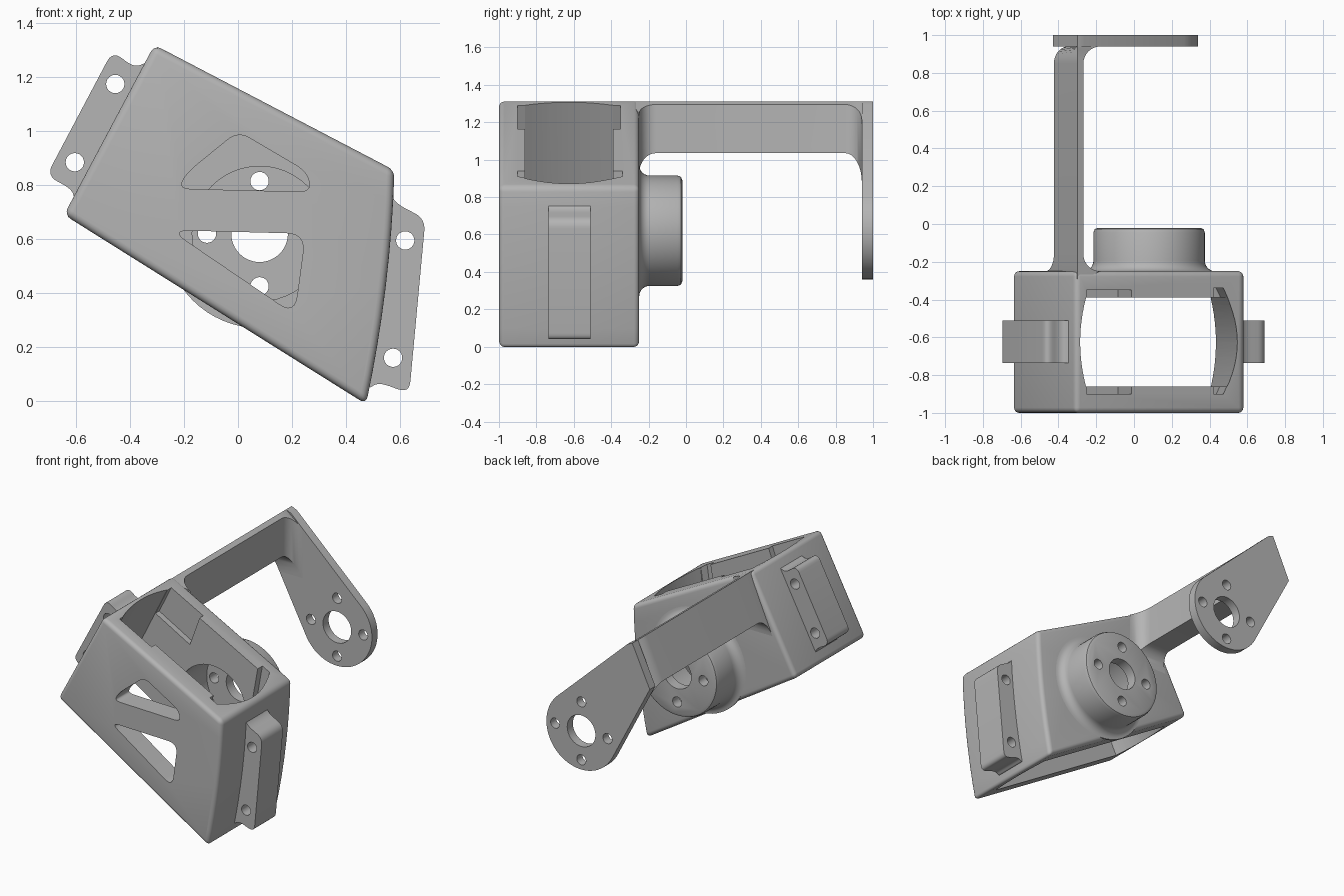
import bpy, bmesh, math
from mathutils import Vector, geometry

cube = bpy.data.objects.get("Cube")
if cube:
    bpy.data.objects.remove(cube)

grey = bpy.data.materials.new("plain_grey")
grey.use_nodes = True
GREY = (0.46, 0.46, 0.46, 1)
grey.diffuse_color = GREY
grey.node_tree.nodes["Principled BSDF"].inputs["Base Color"].default_value = GREY


def make(name, verts, faces):
    bm = bmesh.new()
    vs = [bm.verts.new(v) for v in verts]
    for f in faces:
        bm.faces.new([vs[i] for i in f])
    bmesh.ops.recalc_face_normals(bm, faces=bm.faces)
    mesh = bpy.data.meshes.new(name)
    bm.to_mesh(mesh)
    bm.free()
    mesh.materials.append(grey)
    ob = bpy.data.objects.new(name, mesh)
    bpy.context.scene.collection.objects.link(ob)
    return ob


def loft(name, rings):
    """Skin equal rings into a closed solid."""
    n = len(rings[0])
    faces = [list(range(n)), [(len(rings) - 1) * n + i for i in range(n)]]
    for k in range(len(rings) - 1):
        for i in range(n):
            j = (i + 1) % n
            faces.append([k * n + i, k * n + j, k * n + n + j, k * n + n + i])
    return make(name, [v for r in rings for v in r], faces)


def prism(name, pts, y0, y1):
    return loft(name, [[(x, y, z) for x, z in pts] for y in (y0, y1)])


def circle(cx, cz, r, n=48):
    return [(cx + r * math.cos(math.tau * i / n), cz + r * math.sin(math.tau * i / n)) for i in range(n)]


def rounded(pts, r, steps=6):
    """Round every corner of a polygon."""
    out, pts = [], [Vector(p) for p in pts]
    for i, p in enumerate(pts):
        a, b = pts[i - 1] - p, pts[(i + 1) % len(pts)] - p
        s = p + a.normalized() * min(r, a.length * 0.45)
        e = p + b.normalized() * min(r, b.length * 0.45)
        for k in range(steps + 1):
            t = k / steps
            out.append(tuple(s * (1 - t) ** 2 + p * 2 * t * (1 - t) + e * t * t))
    return out


def cut(ob, cutters):
    for c in cutters:
        c.hide_render = True
        m = ob.modifiers.new("cut", "BOOLEAN")
        m.operation, m.solver, m.object = "DIFFERENCE", "EXACT", c


def finish(ob):
    bpy.ops.object.select_all(action="DESELECT")
    bpy.context.view_layer.objects.active = ob
    ob.select_set(True)
    bpy.ops.object.convert(target="MESH")
    bpy.ops.object.shade_smooth_by_angle(angle=math.radians(35))


# Corners of the housing outline
A, B = Vector((-0.31, 1.32)), Vector((0.58, 0.855))
C, D = Vector((0.475, -0.012)), Vector((-0.645, 0.69))
AXIS = (0.08, 0.62)


# Cavity cutter: s runs across the housing, t from the lower opening to the upper
def cavity(name, s0, s1, y0, y1, t0, t1, left_bow=0, right_bow=(0, 0)):
    qs = [-1 + i / 6 for i in range(13)]
    mid, half = (y0 + y1) / 2, (y1 - y0) / 2
    rings = []
    for t, bow in zip((t0, t1), right_bow):
        outline = [(s1 - bow * q * q, mid + q * half) for q in qs]
        outline += [(s0 + left_bow * q * q, mid + q * half) for q in reversed(qs)]
        ring = []
        for s, y in outline:
            p = D.lerp(C, s).lerp(A.lerp(B, s), t)
            ring.append((p.x, y, p.y))
        rings.append(ring)
    return loft(name, rings)


# Cutters shared by the parts
cavities = [cavity("cavity_cutter", 0.028, 0.963, -0.86, -0.39, -0.15, 1.15, 0.035, (0.02, 0.068)),
            cavity("pocket_cutter", 0.065, 0.333, -0.9, -0.35, 0.72, 1.15),
            cavity("end_slot_cutter", 0.82, 0.957, -0.9, -0.34, 0.7, 1.15, 0, (0.075, 0.078))]
windows = [prism("upper_window_cutter",
                 rounded([(-0.22, 0.787), (-0.19, 0.845), (0, 1.0), (0.255, 0.85), (0.272, 0.775)], 0.05), -1.1, -0.8),
           prism("lower_window_cutter", rounded([(-0.25, 0.633), (0.25, 0.62), (0.21, 0.32)], 0.07), -1.1, -0.8)]
recess = prism("recess_cutter", circle(*AXIS, 0.25), -0.5, -0.09)
holes = [prism("bore_cutter", circle(*AXIS, 0.105), -0.3, 1.1)]
for dx, dz in ((1, 0), (-1, 0), (0, 1), (0, -1)):
    holes.append(prism("screw_cutter", circle(AXIS[0] + dx * 0.195, AXIS[1] + dz * 0.195, 0.034, 24), -0.3, 1.1))

# Housing with a gently bowed right-hand wall and rounded edges
side = [B.lerp(C, i / 8) + Vector((0.08 * (i / 8) * (1 - i / 8), 0)) for i in range(9)]
housing = prism("housing", [tuple(p) for p in [A, *side, D]], -1, -0.25)
soft = housing.modifiers.new("round", "BEVEL")
soft.width, soft.segments, soft.limit_method, soft.angle_limit = 0.028, 4, "ANGLE", math.radians(30)
cut(housing, cavities + windows + [recess])
finish(housing)

# Bearing boss, turned around the axis with a flared foot and rounded rim
FOOT = 0.055
profile = [(0.295 + FOOT, -0.262)]
for i in range(7):
    a = math.pi / 2 * i / 6
    profile.append((0.295 + FOOT * (1 - math.sin(a)), -0.25 + FOOT * (1 - math.cos(a))))
profile += [(0.295, -0.045), (0.288, -0.027), (0.27, -0.02)]
boss = loft("bearing_boss", [[(x, y, z) for x, z in circle(*AXIS, r, 64)] for r, y in profile])
cut(boss, [recess] + holes)
finish(boss)

# End plate at the far end of the arm
pts = [Vector(p) for p in circle(*AXIS, 0.26, 64)]
pts += [Vector((-0.3, 1.312)), Vector((-0.262, 1.295)), Vector((-0.43, 1.035))]
hull = geometry.convex_hull_2d(pts)
plate = prism("end_plate", [tuple(pts[i]) for i in hull], 0.94, 1)
cut(plate, holes)
finish(plate)

# Arm: upright inner face, slanted outer face, fillets at the housing and plate
R = 0.09


def fillet(d):
    return R - math.sqrt(R * R - (R - d) ** 2) if 0 <= d < R else 0


near = [R * (1 - math.cos(math.pi / 2 * i / 8)) for i in range(9)]
rings = []
for y in [-0.29] + [-0.25 + d for d in near] + [0.94 - d for d in reversed(near)] + [0.97]:
    start, end = fillet(y + 0.25), fillet(0.94 - y)
    inner = -0.268 + start + end
    top = 1.295 - 0.52 * start - 0.9 * end
    low = 1.035 - 1.2 * start - 1.7 * end
    outer = -0.424 - 0.5 * start + 0.85 * end
    rings.append([(-0.3, y, 1.312), (inner, y, top), (inner, y, low), (outer, y, low)])
arm = loft("arm", rings)
finish(arm)

# Mounting ears on both sides, each with two screw holes
ears = {
    "right_ear": ([(-0.33, 1.26), (-0.385, 1.235), (-0.465, 1.298), (-0.71, 0.835), (-0.615, 0.785), (-0.605, 0.74)],
                  [(-0.455, 1.175), (-0.605, 0.885)]),
    "left_ear": ([(0.555, 0.8), (0.58, 0.735), (0.695, 0.675), (0.635, 0.028), (0.52, 0.07), (0.478, 0.04)],
                 [(0.62, 0.595), (0.575, 0.16)]),
}
drills = []
for name, (outline, spots) in ears.items():
    ear = prism(name, rounded(outline, 0.045), -0.735, -0.51)
    bits = [prism("ear_hole_cutter", circle(x, z, 0.034, 24), -0.8, -0.45) for x, z in spots]
    cut(ear, bits)
    finish(ear)
    drills += bits

# Remove the cutters
for ob in cavities + windows + [recess] + holes + drills:
    bpy.data.objects.remove(ob)
